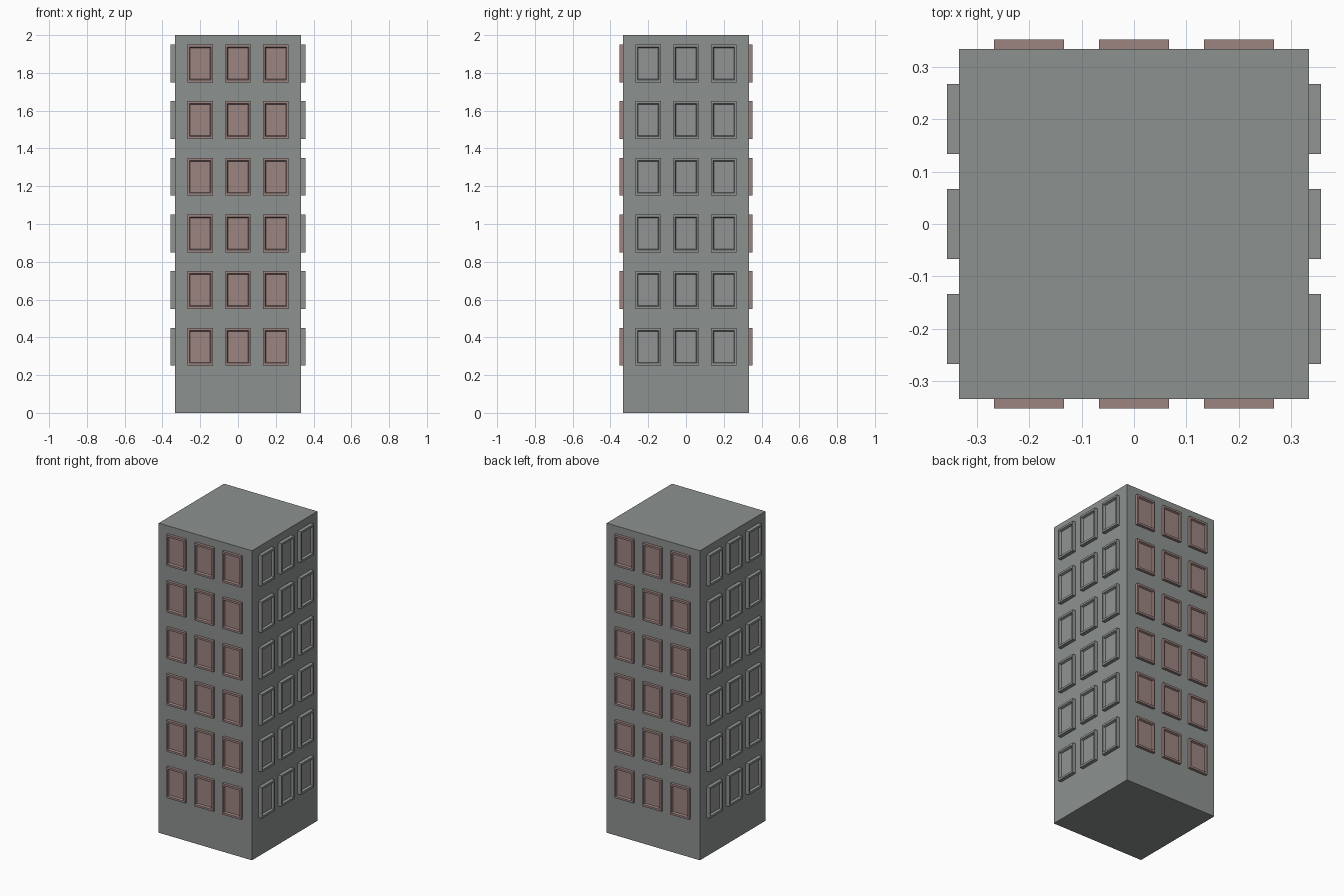
import bpy, bmesh, math
from mathutils import Matrix, Vector

if "Cube" in bpy.data.objects:
    bpy.data.objects.remove(bpy.data.objects["Cube"])


def material(name, srgb):
    m = bpy.data.materials.new(name)
    m.diffuse_color = [((c / 255 + 0.055) / 1.055) ** 2.4 for c in srgb] + [1]
    m.use_nodes = True
    m.node_tree.nodes["Principled BSDF"].inputs["Base Color"].default_value = m.diffuse_color
    return m


concrete = material("grey concrete", (140, 145, 144))
red_frame = material("dusty red", (156, 132, 128))
grey_frame = material("neutral grey", (145, 148, 147))
HALF = 0.3335


def finish(bm, name, mat):
    bmesh.ops.recalc_face_normals(bm, faces=bm.faces)
    me = bpy.data.meshes.new(name)
    bm.to_mesh(me)
    bm.free()
    me.materials.append(mat)
    ob = bpy.data.objects.new(name, me)
    bpy.context.collection.objects.link(ob)


# Tower body
bm = bmesh.new()
bmesh.ops.create_cube(bm, size=1, matrix=Matrix.Translation((0, 0, 1)) @ Matrix.Diagonal((2 * HALF, 2 * HALF, 2, 1)))
finish(bm, "tower_body", concrete)


def add_window(bm, turn, x, z, depth):
    # Raised box with a recessed pane: nested rectangular rings (width, height, y)
    rings = []
    for w, h, y in ((0.133, 0.2, -HALF), (0.133, 0.2, -HALF - depth),
                    (0.114, 0.174, -HALF - depth), (0.106, 0.164, -HALF - depth * 0.4)):
        rings.append([bm.verts.new(turn @ Vector((x + sx * w / 2, y, z + sz * h / 2)))
                      for sx, sz in ((-1, -1), (1, -1), (1, 1), (-1, 1))])
    for a, b in zip(rings, rings[1:]):
        for i in range(4):
            j = (i + 1) % 4
            bm.faces.new((a[i], a[j], b[j], b[i]))
    bm.faces.new(rings[-1])
    bm.faces.new(rings[0][::-1])


# Six rows of three windows on each side
for k, name in enumerate(("front", "right", "back", "left")):
    turn = Matrix.Rotation(k * math.pi / 2, 3, 'Z')
    side = k % 2
    bm = bmesh.new()
    for row in range(6):
        for col in (-1, 0, 1):
            add_window(bm, turn, col * 0.2, 0.35 + row * 0.3, 0.023 if side else 0.018)
    finish(bm, name + "_windows", grey_frame if side else red_frame)
